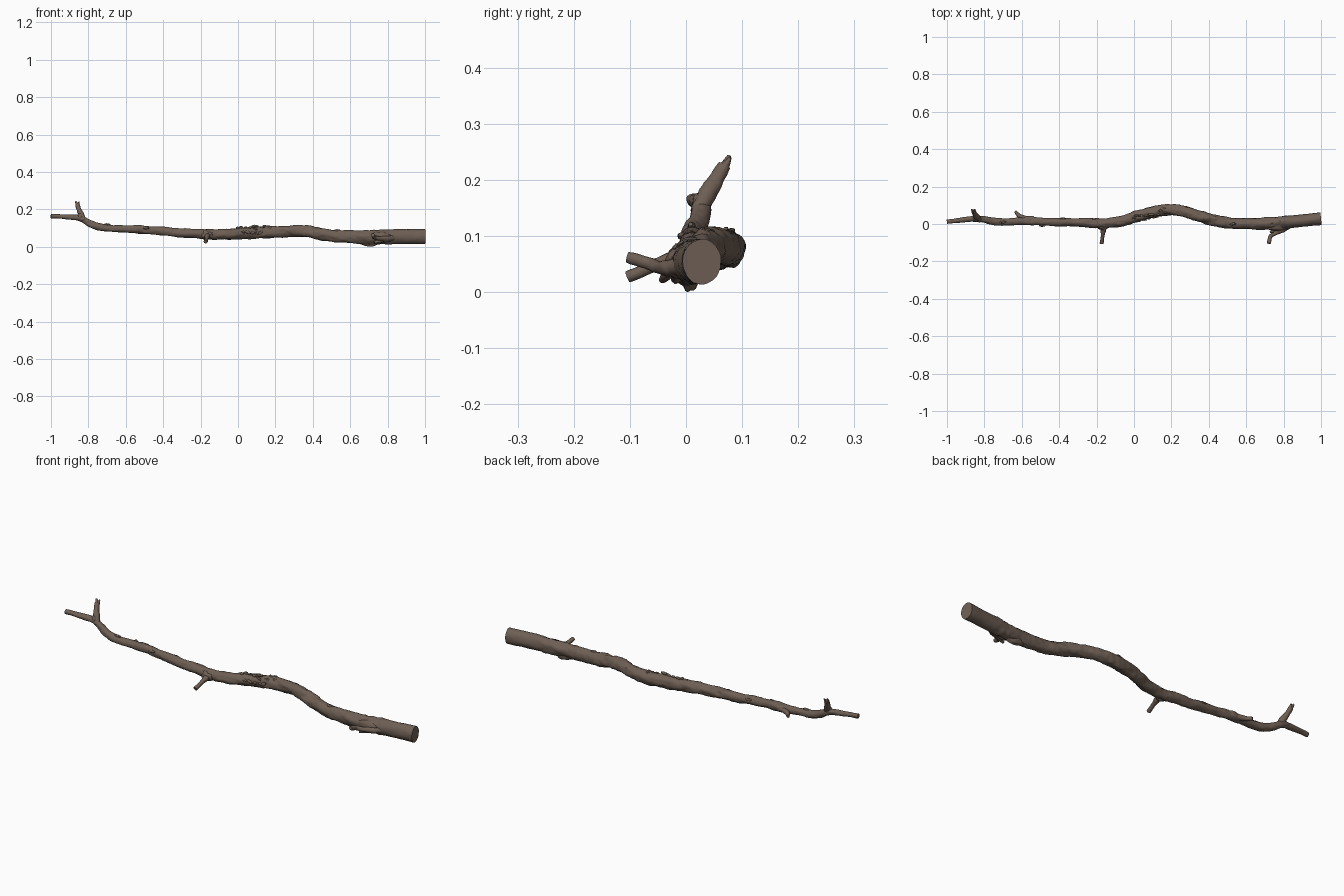
import bpy, bmesh, math, random
from mathutils import Vector, noise

random.seed(4)
bark = bpy.data.materials.new("brown bark")
bark.diffuse_color = (0.155, 0.113, 0.088, 1)


def catmull(pts, t):
    """Smooth interpolation through rows of numbers, t in 0..1."""
    f = t * (len(pts) - 1)
    i = min(int(f), len(pts) - 2)
    u = f - i
    a, b, c, d = (pts[max(0, min(len(pts) - 1, i + k))] for k in (-1, 0, 1, 2))
    return [0.5 * (2 * q + (r - p) * u + (2 * p - 5 * q + 4 * r - s) * u * u
                   + (3 * q - p - 3 * r + s) * u ** 3) for p, q, r, s in zip(a, b, c, d)]


def finish(name, bm):
    bmesh.ops.recalc_face_normals(bm, faces=bm.faces)
    me = bpy.data.meshes.new(name)
    bm.to_mesh(me)
    bm.free()
    ob = bpy.data.objects.new(name, me)
    bpy.context.collection.objects.link(ob)
    me.materials.append(bark)
    bpy.ops.object.select_all(action='DESELECT')
    ob.select_set(True)
    bpy.context.view_layer.objects.active = ob
    bpy.ops.object.shade_smooth_by_angle(angle=math.radians(45))
    return ob


def limb(name, pts, steps, sides, rough):
    """Tube through rows of x, y, z, y-radius, z-radius with bark noise and flat cut ends."""
    bm = bmesh.new()
    rows = [catmull(pts, i / steps) for i in range(steps + 1)]
    pos = [Vector(r[:3]) for r in rows]
    side = None
    rings = []
    for i, r in enumerate(rows):
        tan = (pos[min(i + 1, steps)] - pos[max(i - 1, 0)]).normalized()
        if side is None:
            side = Vector((0, 1, 0)) if abs(tan.y) < 0.7 else Vector((1, 0, 0))
        side = (side - tan * side.dot(tan)).normalized()
        up = tan.cross(side)
        ring = []
        for k in range(sides):
            a = 2 * math.pi * k / sides
            off = side * math.cos(a) * r[3] + up * math.sin(a) * r[4]
            p = pos[i] + off
            # long lumps plus fine bark ridges
            n = noise.noise(Vector((p.x * 14, p.y * 40, p.z * 40)))
            n += 0.5 * noise.noise(Vector((p.x * 45, p.y * 90, p.z * 90)))
            fade = 0.3 if p.x > 0.82 else 1
            push = off * n * rough * fade
            push -= tan * push.dot(tan)
            ring.append(bm.verts.new(p + push))
        rings.append(ring)
    for a, b in zip(rings, rings[1:]):
        for k in range(sides):
            j = (k + 1) % sides
            bm.faces.new((a[k], a[j], b[j], b[k]))
    bm.faces.new(rings[0])
    bm.faces.new(rings[-1])
    return finish(name, bm)


def knot(name, loc, size, rot=0.0):
    """Rough flattened bark lump."""
    bm = bmesh.new()
    bmesh.ops.create_icosphere(bm, subdivisions=3, radius=1)
    for v in bm.verts:
        v.co *= 1 + 0.3 * noise.noise(v.co * 1.8 + Vector(loc) * 30)
        x, y, z = (v.co[i] * size[i] for i in range(3))
        c, s = math.cos(rot), math.sin(rot)
        v.co = Vector((x * c - z * s, y, x * s + z * c)) + Vector(loc)
    return finish(name, bm)


# main stem: x, y, z, y-radius, z-radius
limb("main_stem", [
    (-1.00, .012, .165, .012, .012), (-.92, .022, .160, .013, .013),
    (-.85, .030, .154, .016, .016), (-.80, .024, .128, .018, .018),
    (-.74, .012, .104, .019, .019), (-.65, .012, .097, .019, .019),
    (-.55, .016, .094, .022, .021), (-.45, .010, .087, .021, .021),
    (-.33, .009, .077, .022, .023), (-.20, .004, .068, .025, .027),
    (-.13, .006, .066, .026, .028), (-.05, .020, .067, .028, .030),
    (.03, .047, .071, .029, .031), (.12, .069, .076, .030, .032),
    (.20, .076, .080, .029, .032), (.27, .067, .084, .030, .031),
    (.35, .042, .083, .030, .031), (.43, .019, .070, .029, .032),
    (.52, .005, .056, .029, .033), (.62, .001, .053, .029, .034),
    (.72, .003, .051, .032, .037), (.80, .009, .053, .034, .039),
    (.90, .018, .054, .033, .039), (1.00, .028, .054, .034, .041)],
    260, 28, 0.2)

# upright fork and its split tip
limb("upright_fork", [
    (-.825, .022, .140, .014, .014), (-.838, .036, .170, .016, .016),
    (-.850, .052, .198, .014, .013), (-.858, .068, .226, .012, .012)], 40, 16, 0.2)
limb("fork_tip_left", [
    (-.857, .065, .220, .010, .010), (-.864, .073, .234, .007, .007),
    (-.867, .077, .243, .004, .005)], 12, 10, 0.2)
limb("fork_tip_right", [
    (-.855, .065, .220, .010, .010), (-.852, .074, .232, .006, .006),
    (-.850, .079, .240, .003, .004)], 12, 10, 0.2)

# broken side twigs
limb("middle_twig", [
    (-.158, .010, .066, .021, .020), (-.163, -.025, .058, .015, .014),
    (-.167, -.060, .045, .011, .011), (-.173, -.104, .027, .011, .011)], 40, 16, 0.15)
limb("thick_end_twig", [
    (.835, .000, .048, .020, .018), (.795, -.028, .043, .017, .015),
    (.755, -.050, .045, .012, .012), (.730, -.066, .052, .011, .011),
    (.721, -.104, .062, .010, .010)], 46, 16, 0.2)
limb("thick_end_spur", [
    (.790, -.026, .040, .012, .012), (.755, -.035, .030, .010, .010),
    (.728, -.042, .022, .006, .006)], 20, 12, 0.2)
limb("back_stub", [
    (-.540, .016, .094, .016, .016), (-.585, .032, .092, .014, .014),
    (-.615, .046, .090, .011, .011), (-.635, .068, .087, .007, .008)], 30, 14, 0.2)

# knots and lumps
knot("fork_knot", (-.84, .030, .160), (.022, .017, .018))
knot("middle_twig_collar", (-.165, -.012, .062), (.034, .018, .024))
knot("thick_end_collar", (.76, -.012, .050), (.060, .025, .032))
knot("underside_lump", (.70, .006, .021), (.050, .016, .019))
knot("stub_collar", (-.56, .022, .094), (.045, .020, .020))

# rough bark patch along the front and top of the bend
for i in range(14):
    x = 0.0 + 0.17 * i / 13
    a = math.radians(random.uniform(75, 195))
    y = .038 + (x - 0) * .25 + .028 * math.cos(a)
    z = .071 + (x - 0) * .05 + .030 * math.sin(a)
    knot("bark_flake_%d" % (i + 1), (x, y, z),
         (random.uniform(.010, .020), .006, random.uniform(.005, .008)), random.uniform(-.5, .5))

# small nubs along the thin half
for i, (x, y, z) in enumerate([(-.49, -.008, .10), (-.38, .028, .09), (-.22, .020, .085),
                               (-.70, .010, .118), (.09, .050, .110), (.53, .0, .086)]):
    knot("bark_nub_%d" % (i + 1), (x, y, z), (.018, .007, .007))
